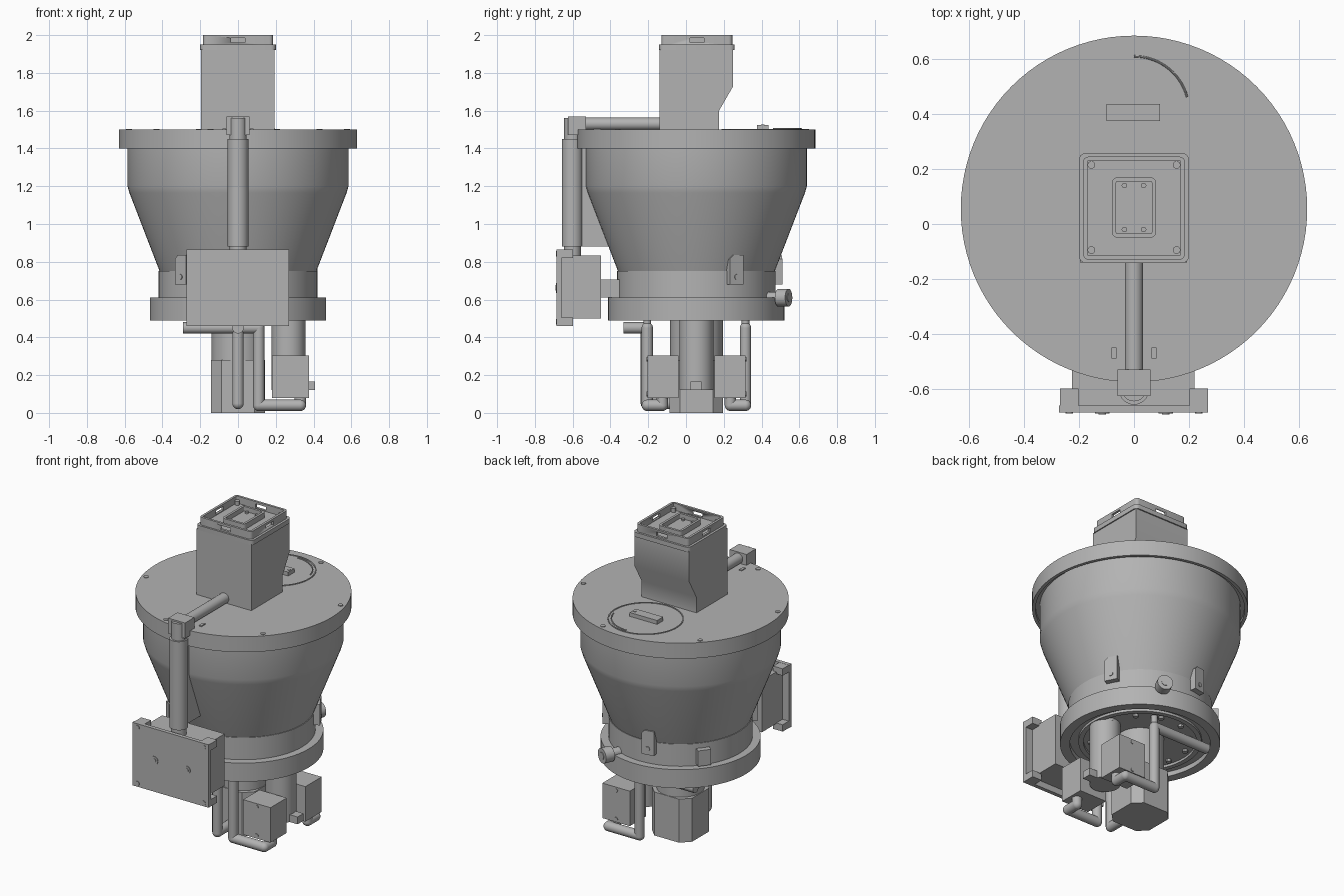
import bpy, bmesh, math
from mathutils import Vector, Matrix

old = bpy.data.objects.get("Cube")
if old:
    bpy.data.objects.remove(old, do_unlink=True)

CY = 0.055  # y of the main vertical axis

grey = bpy.data.materials.new("plain_grey")
grey.use_nodes = True
grey.diffuse_color = (0.45, 0.45, 0.45, 1)
grey.node_tree.nodes["Principled BSDF"].inputs["Base Color"].default_value = (0.45, 0.45, 0.45, 1)


def finish(name, bm):
    """Turn a bmesh into an object, smooth with sharp edges kept."""
    bmesh.ops.recalc_face_normals(bm, faces=bm.faces)
    for f in bm.faces:
        f.smooth = True
    for e in bm.edges:
        e.smooth = len(e.link_faces) == 2 and e.calc_face_angle(0) < math.radians(30)
    me = bpy.data.meshes.new(name)
    bm.to_mesh(me)
    bm.free()
    me.materials.append(grey)
    ob = bpy.data.objects.new(name, me)
    bpy.context.collection.objects.link(ob)
    return ob


def box(name, x, y, z, turn=None):
    bm = bmesh.new()
    bmesh.ops.create_cube(bm, size=1)
    for v in bm.verts:
        v.co = Vector([r[0] + (r[1] - r[0]) * (c + 0.5) for r, c in zip((x, y, z), v.co)])
    if turn:
        bmesh.ops.transform(bm, matrix=turn, verts=bm.verts)
    return finish(name, bm)


def lathe(name, profile, y=CY, steps=96):
    """Spin (radius, z) points round a vertical axis."""
    bm = bmesh.new()
    vs = [bm.verts.new((r, 0, z)) for r, z in profile]
    es = [bm.edges.new(p) for p in zip(vs, vs[1:])]
    bmesh.ops.spin(bm, geom=vs + es, axis=(0, 0, 1), cent=(0, 0, 0), angle=math.tau, steps=steps)
    bmesh.ops.remove_doubles(bm, verts=bm.verts, dist=1e-5)
    bmesh.ops.translate(bm, verts=bm.verts, vec=(0, y, 0))
    return finish(name, bm)


def add_rod(bm, a, b, r, seg=24):
    a, b = Vector(a), Vector(b)
    d = b - a
    m = Matrix.Translation((a + b) / 2) @ d.to_track_quat('Z', 'Y').to_matrix().to_4x4()
    bmesh.ops.create_cone(bm, cap_ends=True, segments=seg, radius1=r, radius2=r,
                          depth=d.length, matrix=m)


def rod(name, a, b, r, seg=24):
    bm = bmesh.new()
    add_rod(bm, a, b, r, seg)
    return finish(name, bm)


def pipe(name, pts, r=0.03):
    """Straight runs joined by ball elbows."""
    bm = bmesh.new()
    for a, b in zip(pts, pts[1:]):
        add_rod(bm, a, b, r)
    for p in pts[1:-1]:
        bmesh.ops.create_uvsphere(bm, u_segments=24, v_segments=12, radius=r,
                                  matrix=Matrix.Translation(p))
    return finish(name, bm)


def prism(name, x, y, z, r, seg=4, wall=0, depth=0):
    """Upright block with rounded corners, optionally hollowed from the top."""
    bm = bmesh.new()
    pts = []
    corners = [(x[1] - r, y[1] - r), (x[0] + r, y[1] - r), (x[0] + r, y[0] + r), (x[1] - r, y[0] + r)]
    for k, (cx, cy) in enumerate(corners):
        for i in range(seg + 1):
            a = math.pi / 2 * (k + i / seg)
            pts.append(bm.verts.new((cx + r * math.cos(a), cy + r * math.sin(a), z[0])))
    base = bm.faces.new(pts)
    top = bmesh.ops.extrude_face_region(bm, geom=[base], use_keep_orig=True)["geom"]
    bmesh.ops.translate(bm, verts=[g for g in top if isinstance(g, bmesh.types.BMVert)],
                        vec=(0, 0, z[1] - z[0]))
    bmesh.ops.recalc_face_normals(bm, faces=bm.faces)
    if wall:
        lid = max(bm.faces, key=lambda f: f.calc_center_median().z)
        bmesh.ops.inset_region(bm, faces=[lid], thickness=wall, use_even_offset=True)
        floor = bmesh.ops.extrude_discrete_faces(bm, faces=[lid])["faces"][0]
        bmesh.ops.translate(bm, verts=floor.verts, vec=(0, 0, -depth))
    return finish(name, bm)


def side_profile(name, pts, x):
    """Extrude a (y, z) outline across x."""
    bm = bmesh.new()
    f = bm.faces.new([bm.verts.new((x[0], *p)) for p in pts])
    g = bmesh.ops.extrude_face_region(bm, geom=[f], use_keep_orig=True)["geom"]
    bmesh.ops.translate(bm, verts=[v for v in g if isinstance(v, bmesh.types.BMVert)],
                        vec=(x[1] - x[0], 0, 0))
    return finish(name, bm)


def cut(ob, cutter):
    mod = ob.modifiers.new("cut", 'BOOLEAN')
    mod.operation, mod.solver, mod.object = 'DIFFERENCE', 'EXACT', cutter
    bpy.context.view_layer.objects.active = ob
    bpy.ops.object.modifier_apply(modifier=mod.name)
    bpy.data.objects.remove(cutter, do_unlink=True)


def around(deg):
    return Matrix.Translation((0, CY, 0)) @ Matrix.Rotation(math.radians(deg), 4, 'Z')


# Hopper body
lathe("lid", [(0, 1.5), (0.63, 1.5), (0.63, 1.4), (0.61, 1.4), (0.61, 1.42), (0, 1.42)])
lathe("hopper", [(0, 1.43), (0.585, 1.43), (0.585, 1.2), (0.575, 1.165), (0.415, 0.75), (0, 0.75)])
lathe("collar", [(0, 0.752), (0.42, 0.752), (0.42, 0.6), (0, 0.6)])
lathe("base_ring", [(0, 0.61), (0.467, 0.61), (0.467, 0.49), (0.41, 0.49), (0.41, 0.52),
                    (0.36, 0.52), (0.36, 0.505), (0.33, 0.505), (0.33, 0.52), (0, 0.52)])
for i in range(12):
    p = around(30 * i + 15) @ Vector((0.29, 0, 0.505))
    rod("base_bolt", p, p + Vector((0, 0, 0.03)), 0.016, 12)

# Lid bolts, hatch and handle
for i in range(6):
    p = around(76 + 60 * i) @ Vector((0.6, 0, 1.5))
    rod("lid_bolt", p, p + Vector((0, 0, 0.004)), 0.015, 16)
lathe("hatch_rim", [(0.215, 1.499), (0.215, 1.504), (0.222, 1.504), (0.222, 1.499)], 0.41)
bm = bmesh.new()
arc = [(0.2 * math.sin(math.radians(t)), 0.41 + 0.2 * math.cos(math.radians(t)), 1.503) for t in range(0, 76, 5)]
for a, b in zip(arc, arc[1:]):
    add_rod(bm, a, b, 0.004, 8)
finish("hatch_hinge_arc", bm)
box("hatch_handle", (-0.1, 0.095), (0.375, 0.437), (1.5, 1.525))
rod("handle_pin", (0.08, 0.406, 1.52), (0.08, 0.406, 1.528), 0.01, 12)
for x in (-0.073, 0.073):
    box("lid_slot", (x - 0.009, x + 0.009), (-0.49, -0.45), (1.499, 1.506))

# Loader box on the lid
side_profile("loader_box", [(-0.14, 1.5), (0.175, 1.5), (0.175, 1.6), (0.25, 1.73),
                            (0.25, 1.925), (-0.14, 1.925)], (-0.197, 0.193))
prism("loader_flange", (-0.2, 0.2), (-0.142, 0.258), (1.92, 1.95), 0.025)
cap = prism("loader_cap", (-0.185, 0.185), (-0.13, 0.245), (1.945, 2.0), 0.02, 4, 0.015, 0.045)
cut(cap, box("slot_cutter", (-0.3, 0.3), (0.02, 0.095), (1.96, 1.985)))
cut(cap, box("slot_cutter", (-0.037, 0.037), (-0.3, 0.4), (1.96, 1.985)))
prism("cap_socket", (-0.08, 0.08), (-0.05, 0.17), (1.95, 1.99), 0.02, 4, 0.015, 0.03)
for x in (-1, 1):
    for y in (-1, 1):
        cy = 0.06
        rod("cap_screw", (0.155 * x, cy + 0.155 * y, 1.95), (0.155 * x, cy + 0.155 * y, 1.98), 0.014, 16)
        rod("socket_screw", (0.035 * x, cy + 0.08 * y, 1.955), (0.035 * x, cy + 0.08 * y, 1.97), 0.01, 12)

# Feed pipe and elbow
rod("feed_pipe", (0, -0.56, 1.53), (0, -0.13, 1.53), 0.033)
box("elbow_block", (-0.06, 0.06), (-0.625, -0.53), (1.47, 1.57))
rod("elbow_neck", (0, -0.6, 1.42), (0, -0.6, 1.56), 0.045)
rod("down_pipe", (0, -0.602, 0.88), (0, -0.602, 1.45), 0.055, 32)
rod("down_pipe_neck", (0, -0.602, 0.8), (0, -0.602, 0.9), 0.045)
side_profile("pipe_fin", [(-0.57, 0.88), (-0.4, 0.88), (-0.45, 1.1), (-0.52, 1.4), (-0.57, 1.4)], (-0.02, 0.02))

# Control box
box("control_plate", (-0.273, 0.27), (-0.685, -0.66), (0.46, 0.865))
box("control_case", (-0.225, 0.22), (-0.665, -0.45), (0.5, 0.833))
box("control_bracket", (-0.1, 0.1), (-0.46, -0.34), (0.61, 0.705))
for x in (-1, 1):
    for z in (-1, 1):
        cx, cz = 0.236 * x, 0.662 + 0.18 * z
        box("corner_tab", (cx - 0.034, cx + 0.034), (-0.662, -0.598), (cz - 0.022, cz + 0.022))
        rod("plate_screw", (cx, -0.689, cz), (cx, -0.68, cz), 0.014, 16)
    rod("control_button", (0.115 * x, -0.689, 0.662), (0.115 * x, -0.68, 0.662), 0.026)
    rod("button_centre", (0.115 * x, -0.692, 0.662), (0.115 * x, -0.68, 0.662), 0.014, 16)

# Clips round the collar and side fitting
for deg in (28, 100, 228):
    clip = side_profile("clip", [(-0.04, 0.68), (0.04, 0.68), (0.04, 0.835), (-0.02, 0.835), (-0.04, 0.815)], (0.405, 0.455))
    clip.data.transform(around(deg))
    p = around(deg)
    rod("clip_pin", p @ Vector((0.44, 0, 0.72)), p @ Vector((0.46, 0, 0.72)), 0.014, 16)
box("latch", (0.4, 0.455), (-0.04, 0.04), (0.62, 0.72), around(143))
p = around(66)
rod("side_fitting_neck", p @ Vector((0.4, 0, 0.61)), p @ Vector((0.48, 0, 0.61)), 0.03)
rod("side_fitting", p @ Vector((0.475, 0, 0.61)), p @ Vector((0.535, 0, 0.61)), 0.047)
rod("side_fitting_bore", p @ Vector((0.53, 0, 0.61)), p @ Vector((0.538, 0, 0.61)), 0.022)

# Motor and side cylinder underneath
prism("motor", (-0.143, 0.143), (-0.087, 0.197), (0, 0.28), 0.055, 1)
rod("motor_neck", (0, CY, 0.27), (0, CY, 0.53), 0.14, 48)
rod("side_cylinder", (0.267, CY, 0.12), (0.267, CY, 0.53), 0.09, 40)
box("cylinder_plug", (0.34, 0.408), (0.023, 0.083), (0.12, 0.167))

# Valves and their pipes, mirrored front to back
for s in (-1, 1):
    def yy(d):
        return CY + s * d
    box("valve", (0.18, 0.375), sorted((yy(0.095), yy(0.26))), (0.08, 0.305))
    for z in (0.1, 0.285):
        rod("valve_screw", (0.277, yy(0.25), z), (0.277, yy(0.264), z), 0.012, 12)
    pipe("valve_pipe", [(-0.29, yy(0.26), 0.45), (0.11, yy(0.26), 0.45), (0.11, yy(0.26), 0.04),
                        (0.33, yy(0.26), 0.04), (0.33, yy(0.18), 0.04), (0.33, yy(0.18), 0.1)])
    rod("pipe_riser", (0.11, yy(0.26), 0.45), (0.11, yy(0.26), 0.52), 0.02)
pipe("drain_pipe", [(0, -0.33, 0.45), (0, -0.21, 0.45), (0, -0.21, 0.05), (0, -0.08, 0.05)])
